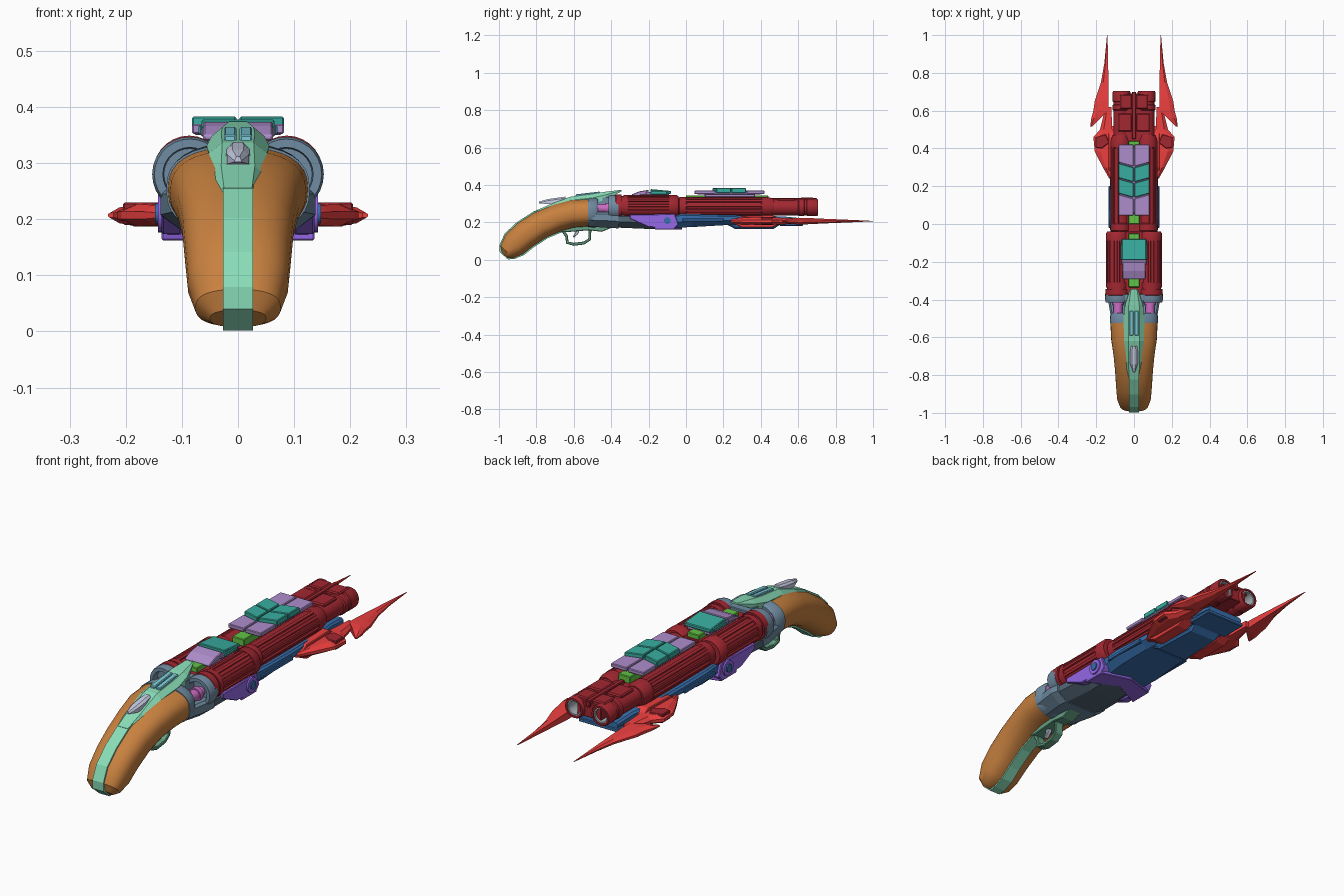
import bpy, bmesh
from math import sin, cos, pi, radians, copysign
from mathutils import Vector

if "Cube" in bpy.data.objects:
    bpy.data.objects.remove(bpy.data.objects["Cube"])

COL = dict(orange=(.58, .22, .05), green=(.25, .72, .48), dkgreen=(.13, .35, .23), slate=(.16, .26, .36),
           dark=(.09, .14, .19), maroon=(.36, .02, .03), red=(.85, .05, .05), blue=(.04, .16, .42),
           violet=(.3, .14, .8), purple=(.42, .27, .6), teal=(.04, .42, .35), lime=(.12, .55, .06),
           steel=(.58, .62, .78), cyan=(.2, .6, .7), magenta=(.6, .15, .55), grey=(.4, .45, .48))
MATS = {}


def mat(c):
    if c not in MATS:
        MATS[c] = bpy.data.materials.new(c)
        MATS[c].diffuse_color = (*COL[c], 1)
    return MATS[c]


def loft(name, rings, c, mirror=False, smooth=False, bevel=0):
    """Skin a list of equal-length point rings, capped at both ends."""
    bm = bmesh.new()
    vs = [[bm.verts.new(p) for p in r] for r in rings]
    n = len(rings[0])
    for a, b in zip(vs, vs[1:]):
        for i in range(n):
            j = (i + 1) % n
            bm.faces.new((a[i], a[j], b[j], b[i]))
    bm.faces.new(vs[0])
    bm.faces.new(vs[-1])
    bmesh.ops.recalc_face_normals(bm, faces=bm.faces)
    me = bpy.data.meshes.new(name)
    bm.to_mesh(me)
    bm.free()
    ob = bpy.data.objects.new(name, me)
    bpy.context.collection.objects.link(ob)
    me.materials.append(mat(c))
    if bevel:
        m = ob.modifiers.new("bevel", 'BEVEL')
        m.width, m.segments = bevel, 1
    if mirror:
        ob.modifiers.new("mirror", 'MIRROR')
    if smooth:
        bpy.ops.object.select_all(action='DESELECT')
        ob.select_set(True)
        bpy.context.view_layer.objects.active = ob
        bpy.ops.object.shade_smooth_by_angle(angle=radians(35))
    return ob


def box(name, x0, x1, y0, y1, z0, z1, c, mirror=False, bevel=.003):
    return loft(name, [[(x0, y, z0), (x1, y, z0), (x1, y, z1), (x0, y, z1)] for y in (y0, y1)], c, mirror, False, bevel)


def side_prism(name, pts, x0, x1, c, mirror=False, bevel=.003):
    return loft(name, [[(x, y, z) for y, z in pts] for x in (x0, x1)], c, mirror, False, bevel)


def top_prism(name, pts, z0, z1, c, mirror=True, bevel=.003):
    return loft(name, [[(x, y, z) for x, y in pts] for z in (z0, z1)], c, mirror, False, bevel)


def turned(name, cx, cz, prof, c, n=28):
    """Mirrored pair of parts turned about a lengthwise axis; prof = (y, radius)."""
    return loft(name, [[(cx + r * cos(2 * pi * i / n), y, cz + r * sin(2 * pi * i / n)) for i in range(n)]
                       for y, r in prof], c, True, True)


def octo(y, w, z0, z1, ch, ct):
    """Chamfered section: ch = bottom chamfer, ct = top chamfer."""
    h = (z1 - z0) / 2
    a, b = min(ch, h * .9), min(ct, h * .9)
    return [(-w + ch, y, z0), (w - ch, y, z0), (w, y, z0 + a), (w, y, z1 - b),
            (w - ct, y, z1), (-w + ct, y, z1), (-w, y, z1 - b), (-w, y, z0 + a)]


def oval(t, b, w, n=32, e=.8):
    """Superellipse ring between a top and a bottom (y, z) point."""
    ring = []
    for i in range(n):
        a = 2 * pi * i / n
        s = .5 + .5 * copysign(abs(sin(a)) ** e, sin(a))
        ring.append((w * copysign(abs(cos(a)) ** e, cos(a)), b[0] + (t[0] - b[0]) * s, b[1] + (t[1] - b[1]) * s))
    return ring


# Grip and the metal spine wrapped round it
grip = [((-.52, .328), (-.52, .178), .125), ((-.62, .322), (-.6, .172), .121), ((-.72, .293), (-.66, .155), .109),
        ((-.82, .248), (-.74, .122), .1), ((-.9, .197), (-.82, .07), .095), ((-.965, .137), (-.87, .03), .09),
        ((-.993, .075), (-.92, .009), .076), ((-.985, .038), (-.95, .008), .05)]
loft("grip", [oval(*g) for g in grip], 'orange', smooth=True)
rings = []
for t, b, w in grip:
    d = (Vector(t) - Vector(b)).normalized() * .006
    k = .006 if w < .06 else 0
    rings.append([(x, p[0] + s * d[0] - k, p[1] + s * d[1] - k / 3)
                  for x, p, s in ((-.027, t, 1), (.027, t, 1), (.027, b, -1), (-.027, b, -1))])
loft("grip_spine", rings, 'green')

# Upper tang rising to a pointed beak over the breech: y, base width, crown width, base z, crown z
tang = [(-.82, .027, .025, .22, .256), (-.73, .048, .03, .255, .295), (-.62, .052, .028, .29, .337),
        (-.5, .056, .03, .3, .352), (-.43, .048, .028, .322, .364), (-.345, .02, .016, .366, .374)]
loft("upper_tang", [[(-a, y, z0), (a, y, z0), (a, y, z0 + .6 * (z1 - z0)), (b, y, z1), (-b, y, z1),
                     (-a, y, z0 + .6 * (z1 - z0))] for y, a, b, z0, z1 in tang], 'green')
side_prism("sight_window", [(-.59, .335), (-.46, .35), (-.46, .365), (-.59, .35)], .003, .025, 'cyan', True)
loft("thumb_lever", [[(-w, y, z0), (w, y, z0), (w, y, z1), (w * .5, y, z1 + .008), (-w * .5, y, z1 + .008), (-w, y, z1)]
                     for y, w, z0, z1 in ((-.785, .006, .302, .304), (-.74, .02, .298, .316),
                                          (-.68, .021, .295, .325), (-.645, .016, .3, .33))], 'steel')

# Breech: back plate, core, hollow cups and hinge pins
loft("breech_back_plate", [oval((y, z1), (y, z0), w) for y, z1, z0, w in
                           ((-.525, .332, .174, .128), (-.485, .335, .172, .126), (-.47, .328, .18, .115))],
     'slate', smooth=True)
box("breech_core", -.05, .05, -.5, -.37, .2, .335, 'slate')
turned("breech_cup", .086, .28, [(-.36, .066), (-.4, .067), (-.415, .063), (-.415, .048), (-.385, .046)], 'slate')
turned("breech_pin", .085, .275, [(-.48, .024), (-.43, .024), (-.43, .03), (-.41, .03), (-.41, .02), (-.38, .02)], 'magenta')
loft("lower_receiver", [octo(-.522, .118, .178, .255, .05, .01), octo(-.4, .138, .17, .255, .05, .01),
                        octo(-.36, .135, .168, .25, .05, .01)], 'slate')
loft("receiver_belly", [octo(-.36, .128, .172, .242, .05, .01), octo(-.2, .122, .165, .238, .05, .01),
                        octo(-.09, .11, .165, .235, .04, .01)], 'dark')

# Trigger guard swept along a path, its plate and the trigger
path = [(-.49, .19), (-.515, .15), (-.515, .11), (-.545, .09), (-.6, .083), (-.635, .092), (-.638, .125), (-.658, .155)]
rings = []
for i, p in enumerate(path):
    d = Vector(path[min(i + 1, 7)]) - Vector(path[max(i - 1, 0)])
    m = Vector((-d.y, d.x)).normalized() * .008
    rings.append([(x, p[0] + s * m.x, p[1] + s * m.y) for x, s in ((-.02, -1), (.02, -1), (.02, 1), (-.02, 1))])
loft("trigger_guard", rings, 'dkgreen', bevel=.003)
side_prism("guard_plate", [(-.67, .15), (-.64, .148), (-.52, .158), (-.45, .15), (-.39, .175), (-.36, .2), (-.62, .2)],
           -.032, .032, 'dkgreen')
side_prism("trigger", [(-.565, .17), (-.575, .14), (-.6, .118), (-.605, .124), (-.592, .145), (-.59, .17)],
           -.01, .01, 'steel')

# Rear barrel shroud with bands and lengthwise ribs
def ribs(name, cx, cz, r, y0, y1, angles):
    for k, deg in enumerate(angles):
        a = radians(deg)
        u, v = Vector((cos(a), sin(a))), Vector((-sin(a), cos(a))) * .009
        q = [u * (r - .006) - v, u * (r + .005) - v * .7, u * (r + .005) + v * .7, u * (r - .006) + v]
        loft(f"{name}_{k}", [[(cx + p.x, y, cz + p.y) for p in q] for y in (y0, y1)], 'maroon', True)


turned("rear_shroud", .087, .285, [(-.385, .056), (-.375, .064), (-.345, .064), (-.345, .057), (-.335, .057), (-.335, .061),
       (-.31, .061), (-.31, .055), (-.09, .055), (-.09, .061), (-.05, .061), (-.04, .054)], 'maroon')
ribs("rear_rib", .087, .285, .055, -.32, -.08, (-60, -25, 5, 35, 65, 95))
box("rear_shroud_bridge", -.09, .09, -.37, -.04, .24, .325, 'maroon')

# Twin barrels, front shroud and bores
turned("barrel", .066, .28, [(-.05, .042), (.6, .042), (.605, .047), (.63, .047), (.633, .043), (.645, .043),
                             (.648, .047), (.698, .047), (.705, .043), (.705, .035), (.5, .034)], 'maroon')
turned("bore_liner", .066, .28, [(.55, .036), (.7, .036), (.7, .029), (.45, .029)], 'grey')
turned("front_shroud", .071, .282, [(-.045, .045), (-.035, .053), (0, .053), (.005, .048), (.4, .048), (.405, .053),
                                    (.44, .053), (.47, .044)], 'maroon')
ribs("front_rib", .071, .282, .049, .0, .405, (-50, -20, 10, 40, 70))
box("barrel_bridge", -.06, .06, -.05, .69, .25, .315, 'maroon')
box("muzzle_block", .012, .085, .49, .585, .3, .329, 'maroon', True, .005)
box("muzzle_cap", .01, .075, .61, .685, .3, .332, 'maroon', True, .005)
box("front_sight_rib", -.01, .01, .45, .7, .3, .33, 'maroon')

# Top rails and stepped armour panels
box("front_rail", -.03, .03, 0, .44, .3, .345, 'lime')
box("rear_rail", -.03, .03, -.335, -.05, .3, .345, 'lime')
box("front_panel_base", -.06, .06, .1, .37, .335, .354, 'purple')
for k, (y0, y1, z0, z1, c) in enumerate([(.045, .135, .352, .37, 'purple'), (.14, .218, .358, .383, 'teal'),
                                         (.222, .3, .358, .383, 'teal'), (.304, .42, .352, .37, 'purple')]):
    e0, e1 = (0 if k == 0 else .022), (0 if k == 3 else .022)
    top_prism(f"front_panel_{k}", [(.003, y0), (.082, y0 + e0), (.082, y1 + e1), (.003, y1)], z0, z1, c)
box("front_panel_tray", -.078, .078, .06, .4, .35, .364, 'purple')
box("rear_panel_base", -.058, .058, -.28, -.09, .335, .352, 'purple')
side_prism("rear_panel_slope", [(-.29, .34), (-.2, .35), (-.2, .374), (-.25, .366), (-.29, .35)], -.062, .062, 'purple')
box("rear_panel_mid", -.066, .066, -.215, -.09, .347, .363, 'purple')
side_prism("rear_panel_plate", [(-.19, .36), (-.08, .352), (-.08, .368), (-.19, .378)], -.065, .065, 'teal')
box("rear_panel_side_strip", .062, .07, -.19, -.1, .35, .368, 'teal', True)

# Forend under the barrels
loft("forend", [octo(y, w, z0, z1, c, .008) for y, w, z0, z1, c in
                ((-.11, .118, .17, .242, .03), (.03, .132, .175, .245, .03), (.2, .128, .185, .24, .035),
                 (.4, .118, .19, .235, .03), (.52, .1, .185, .232, .02), (.62, .092, .187, .222, .015))], 'blue')
loft("forend_keel", [octo(y, w, z0, .2, c, .002) for y, w, z0, c in
                     ((.22, .085, .188, .006), (.26, .085, .166, .01), (.47, .075, .166, .01), (.5, .075, .186, .006))], 'blue')
box("forend_front_lip", -.098, .098, .5, .625, .182, .198, 'blue')
box("forend_side_rail", .118, .136, -.02, .2, .205, .222, 'blue', True)

# Hinge bracket and its side pivots
side_prism("hinge_bracket", [(-.3, .22), (-.2, .175), (-.06, .168), (-.04, .19), (-.06, .245), (-.3, .242)],
           .1, .136, 'violet', True)
top_prism("hinge_floor", [(-.136, -.17), (0, -.1), (.136, -.17), (.136, -.06), (0, -.02), (-.136, -.06)], .162, .178, 'violet', False)
for nm, r, x1, c in (("hinge_pivot", .034, .143, 'violet'), ("pivot_cap", .018, .148, 'blue')):
    loft(nm, [[(x, -.1 + r * cos(pi * i / 10), .21 + r * sin(pi * i / 10)) for i in range(20)] for x in (.08, x1)],
         c, True, True)

# Swept side blades: stations of y, inner x, outer x, half thickness
def blade(name, st, c):
    loft(name, [[(a, y, .207 - h), (a + (b - a) * .7, y, .207 - h), (b, y, .207 - h * .35), (b, y, .207 + h * .35),
                 (a + (b - a) * .7, y, .207 + h), (a, y, .207 + h)] for y, a, b, h in st], c, True)


blade("front_blade", [(.516, .222, .232, .004), (.56, .178, .226, .014), (.6, .135, .215, .018), (.65, .134, .208, .017),
                      (.75, .135, .175, .012), (.85, .137, .157, .008), (1, .14, .143, .001)], 'red')
blade("rear_blade", [(.24, .11, .13, .01), (.3, .11, .165, .018), (.385, .11, .208, .02), (.46, .115, .215, .02),
                     (.5, .115, .18, .018), (.62, .12, .15, .014)], 'red')
top_prism("blade_inset", [(.13, .43), (.17, .4), (.205, .405), (.205, .46), (.15, .475)], .19, .23, 'maroon')
side_prism("blade_mount", [(.24, .2), (.3, .172), (.46, .172), (.52, .2), (.46, .24), (.3, .235)], .08, .135, 'red', True)

for m in bpy.data.materials:
    if m.users and not m.is_grease_pencil:
        m.use_nodes = True
        m.node_tree.nodes["Principled BSDF"].inputs["Base Color"].default_value = m.diffuse_color
